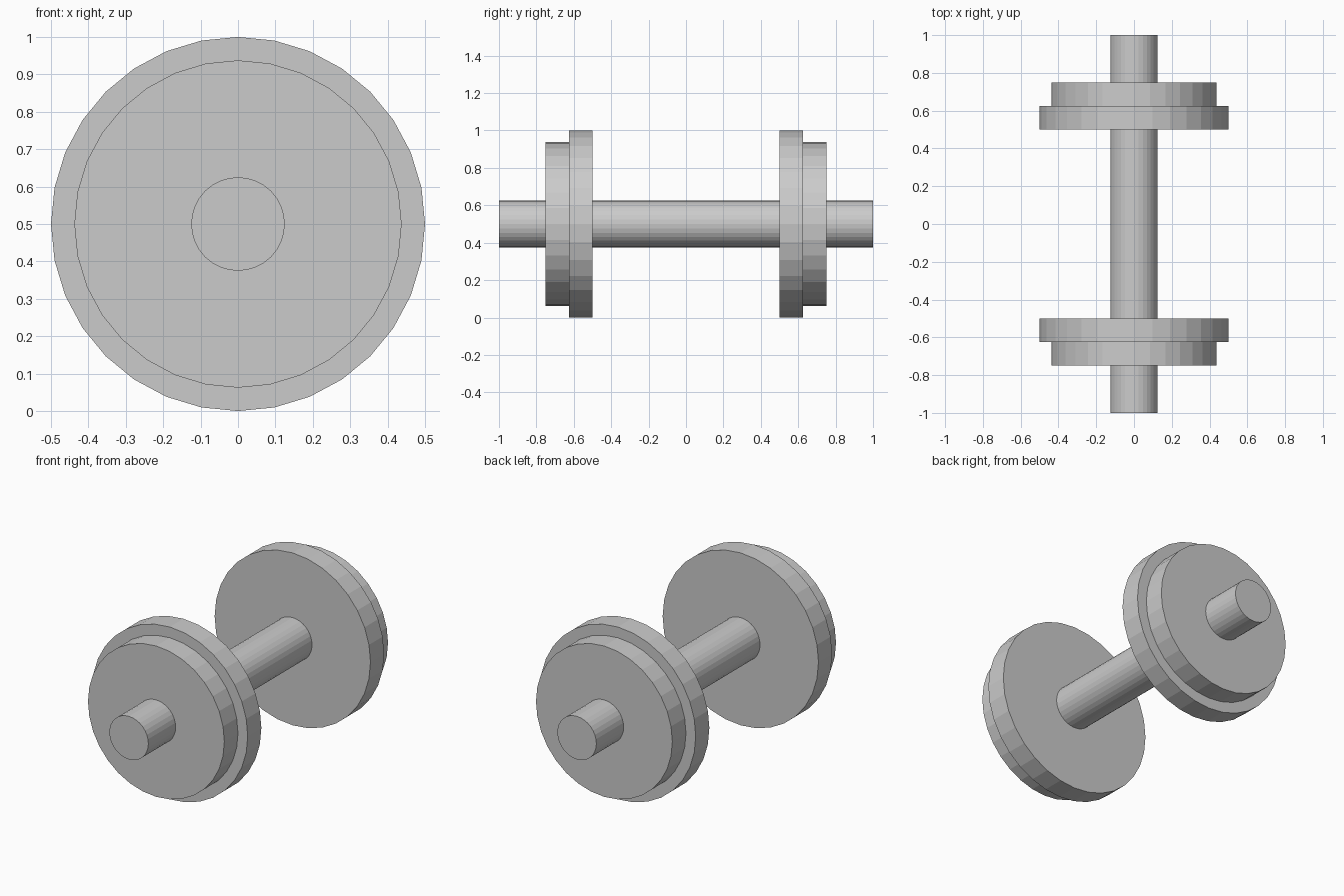
import bpy, bmesh
from math import sin, cos, tau

if "Cube" in bpy.data.objects:
    bpy.data.objects.remove(bpy.data.objects["Cube"])

SIDES = 32
CENTRE_Z = 0.5


def lathe(name, profile, mirror=1):
    """Turn a (radius, y) profile round the axle line, with flat end caps."""
    bm = bmesh.new()
    rings = []
    for r, y in profile:
        rings.append([bm.verts.new((r * cos(tau * i / SIDES), y * mirror,
                                    r * sin(tau * i / SIDES))) for i in range(SIDES)])
    for a, b in zip(rings, rings[1:]):
        for i in range(SIDES):
            j = (i + 1) % SIDES
            bm.faces.new((a[i], a[j], b[j], b[i]))
    bm.faces.new(rings[0])
    bm.faces.new(rings[-1])
    bmesh.ops.recalc_face_normals(bm, faces=bm.faces)
    mesh = bpy.data.meshes.new(name)
    bm.to_mesh(mesh)
    bm.free()
    obj = bpy.data.objects.new(name, mesh)
    obj.location.z = CENTRE_Z
    bpy.context.collection.objects.link(obj)
    return obj


# Axle running the full length
lathe("axle", [(0.125, -1.0), (0.125, 1.0)])

# Wheels: wide flange on the inside, narrower tread on the outside
wheel = [(0.5, 0.5), (0.5, 0.625), (0.4375, 0.625), (0.4375, 0.75)]
lathe("front_wheel", wheel, -1)
lathe("back_wheel", wheel, 1)
